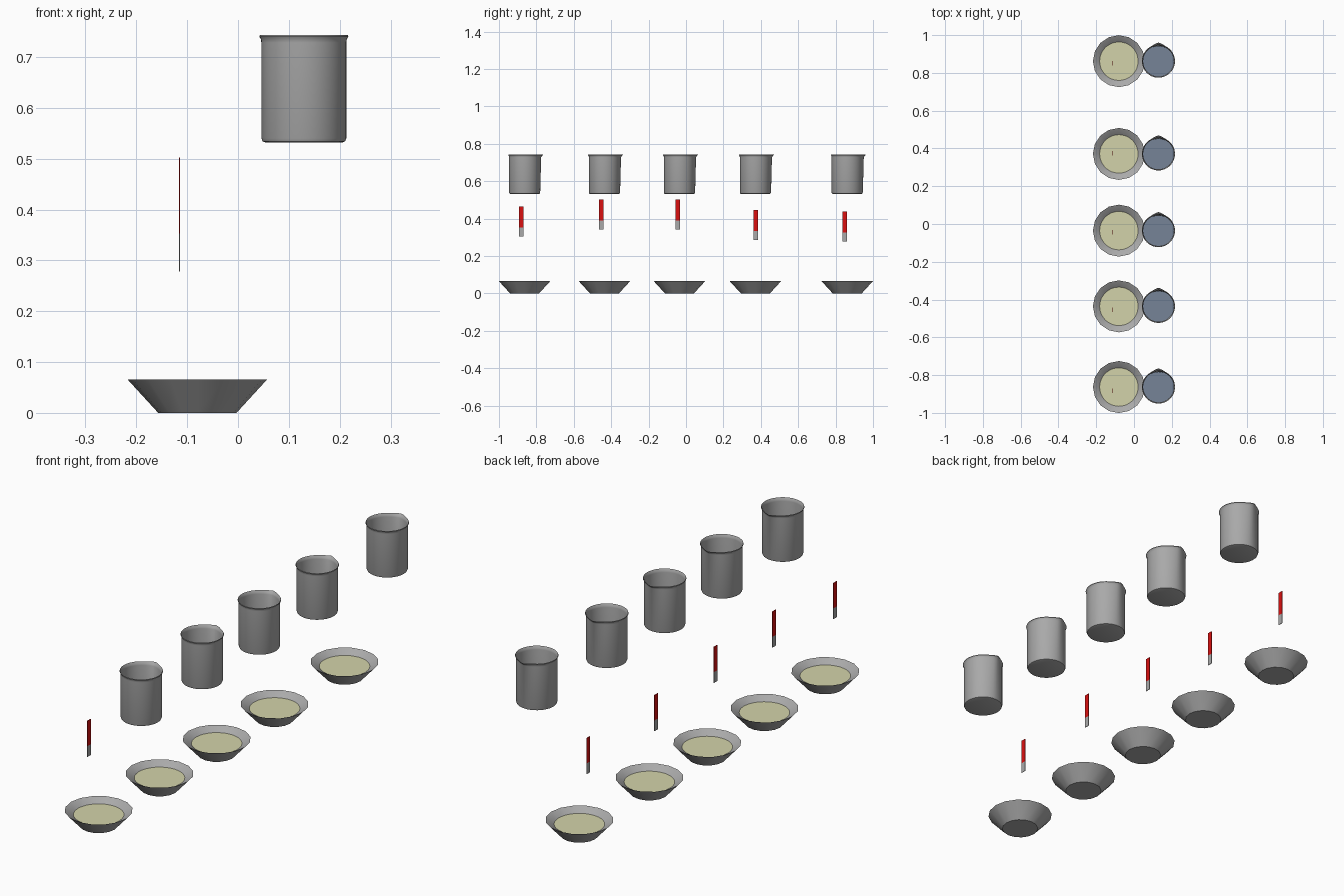
import bpy, bmesh, math
from math import pi, sin, cos, radians

cube = bpy.data.objects.get("Cube")
if cube:
    bpy.data.objects.remove(cube, do_unlink=True)


def material(name, r, g, b):
    m = bpy.data.materials.new(name)
    m.use_nodes = True
    m.diffuse_color = (r, g, b, 1)
    m.node_tree.nodes["Principled BSDF"].inputs["Base Color"].default_value = (r, g, b, 1)
    return m


GREY = material("glass grey", 0.4, 0.4, 0.4)
CREAM = material("pale yellow liquid", 0.65, 0.65, 0.4)
BLUE = material("blue grey liquid", 0.18, 0.23, 0.31)
RED = material("litmus red", 0.7, 0.005, 0.005)


def finish(bm, name, mats, location, smooth=True):
    mesh = bpy.data.meshes.new(name)
    bm.to_mesh(mesh)
    bm.free()
    for m in mats:
        mesh.materials.append(m)
    obj = bpy.data.objects.new(name, mesh)
    obj.location = location
    bpy.context.collection.objects.link(obj)
    if smooth:
        bpy.ops.object.select_all(action="DESELECT")
        obj.select_set(True)
        bpy.context.view_layer.objects.active = obj
        bpy.ops.object.shade_smooth_by_angle(angle=radians(40))
    return obj


def lathe(profile, sides):
    """Turn (radius, height) points around z, capping both ends."""
    bm = bmesh.new()
    rings = [[bm.verts.new((r * cos(2 * pi * i / sides), r * sin(2 * pi * i / sides), z))
              for i in range(sides)] for r, z in profile]
    for low, high in zip(rings, rings[1:]):
        for i in range(sides):
            j = (i + 1) % sides
            bm.faces.new((low[i], low[j], high[j], high[i]))
    bm.faces.new(rings[0][::-1])
    bm.faces.new(rings[-1])
    return bm


def disc(name, radius, sides, mat, location):
    bm = bmesh.new()
    bmesh.ops.create_circle(bm, cap_ends=True, radius=radius, segments=sides)
    finish(bm, name, [mat], location, smooth=False)


def bowl(y):
    bm = lathe([(0.077, 0), (0.1375, 0.066), (0.098, 0.044), (0.07, 0.01)], 16)
    finish(bm, "bowl", [GREY], (-0.08, y, 0))
    disc("bowl_liquid", 0.102, 32, CREAM, (-0.08, y, 0.047))


def beaker(y):
    bm = lathe([(0.076, 0), (0.081, 0.002), (0.0835, 0.008), (0.0835, 0.196), (0.0845, 0.203),
                (0.0875, 0.208), (0.0865, 0.211), (0.082, 0.203), (0.081, 0.196),
                (0.081, 0.008), (0.076, 0.004)], 48)
    # Pull the lip outwards at the back into a pouring spout
    for v in bm.verts:
        lift = max(0, (v.co.z - 0.185) / 0.026)
        turn = abs(math.atan2(v.co.x, v.co.y))
        v.co.y += 0.012 * lift * max(0, 1 - turn / 0.45)
    finish(bm, "beaker", [GREY], (0.1295, y, 0.532))
    disc("beaker_liquid", 0.081, 48, BLUE, (0.1295, y, 0.63))


def test_strip(y, top):
    # Thin upright strip, red above and grey at the dipped end
    bm = bmesh.new()
    bmesh.ops.create_cube(bm, size=1)
    bmesh.ops.scale(bm, vec=(0.002, 0.024, 0.16), verts=bm.verts)
    bmesh.ops.bisect_plane(bm, geom=bm.verts[:] + bm.edges[:] + bm.faces[:],
                           plane_co=(0, 0, -0.032), plane_no=(0, 0, 1))
    for f in bm.faces:
        f.material_index = 1 if f.calc_center_median().z < -0.033 else 0
    finish(bm, "test_strip", [RED, GREY], (-0.115, y, top - 0.08), smooth=False)


# One row of five stations: station y, strip y, strip top height
for y, strip_y, top in [(-0.863, -0.882, 0.465), (-0.436, -0.454, 0.502), (-0.035, -0.043, 0.502),
                        (0.371, 0.374, 0.447), (0.862, 0.85, 0.438)]:
    bowl(y)
    beaker(y)
    test_strip(strip_y, top)
